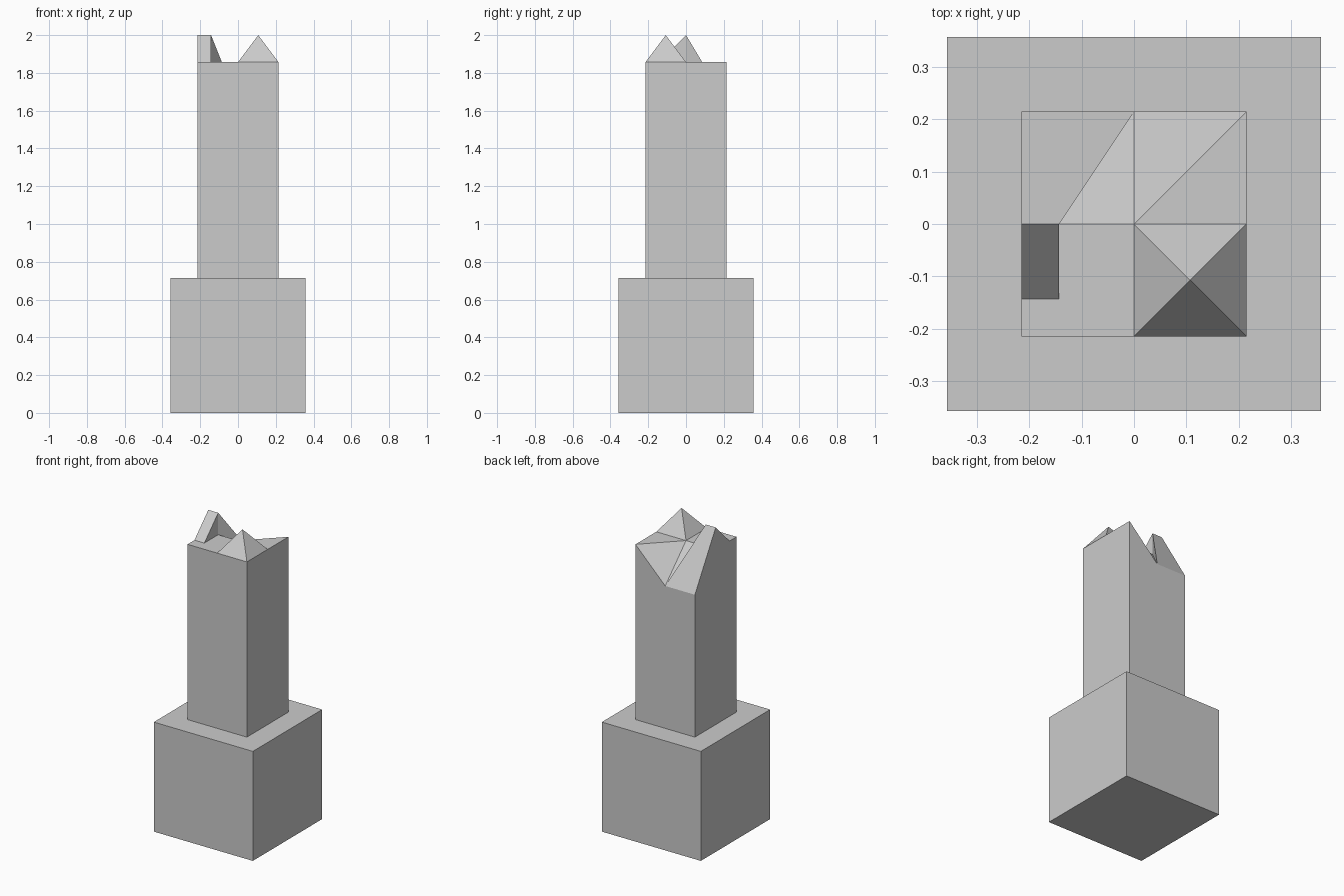
import bpy, bmesh
from mathutils import Vector

if "Cube" in bpy.data.objects:
    bpy.data.objects.remove(bpy.data.objects["Cube"])

U = 1 / 14  # modelling unit: all parts sit on a 14-per-unit lattice


def add_object(name, bm):
    bmesh.ops.recalc_face_normals(bm, faces=bm.faces)
    mesh = bpy.data.meshes.new(name)
    bm.to_mesh(mesh)
    bm.free()
    obj = bpy.data.objects.new(name, mesh)
    bpy.context.collection.objects.link(obj)
    return obj


# Base block
bm = bmesh.new()
bmesh.ops.create_cube(bm, size=10 * U)
bmesh.ops.translate(bm, verts=bm.verts, vec=(0, 0, 5 * U))
add_object("base_block", bm)

# Shaft with broken top: lettered corners in lattice units
points = {
    "a": (-3, -3, 10), "b": (3, -3, 10), "c": (3, 3, 10), "d": (-3, 3, 10),   # foot
    "A": (-3, -3, 26), "M": (0, -3, 26), "B": (3, -3, 26), "R": (3, 0, 26),   # rim
    "C": (3, 3, 26), "N": (0, 3, 23), "D": (-3, 3, 23), "L": (-3, -2, 26),
    "O": (0, 0, 26), "P": (1.5, -1.5, 28),                                    # centre, spike tip
    "W": (-2, -2, 26), "V": (-2, 0, 26),                                      # wedge foot
    "S": (-3, 0, 28), "T": (-2, 0, 28),                                       # wedge ridge
}
faces = [
    "abBMA", "bcCRB", "cdDNC", "daALSD",     # shaft sides
    "AMOVWL",                                # front left floor
    "MBP", "BRP", "ROP", "OMP",              # spike
    "LWTS", "WVT",                           # wedge front and side
    "STND", "TVN",                           # long back ramp and its wall
    "VON", "OCN", "ORC",                     # chipped back surfaces
]
bm = bmesh.new()
verts = {k: bm.verts.new(Vector(p) * U) for k, p in points.items()}
for f in faces:
    bm.faces.new([verts[k] for k in f])
add_object("broken_shaft", bm)
